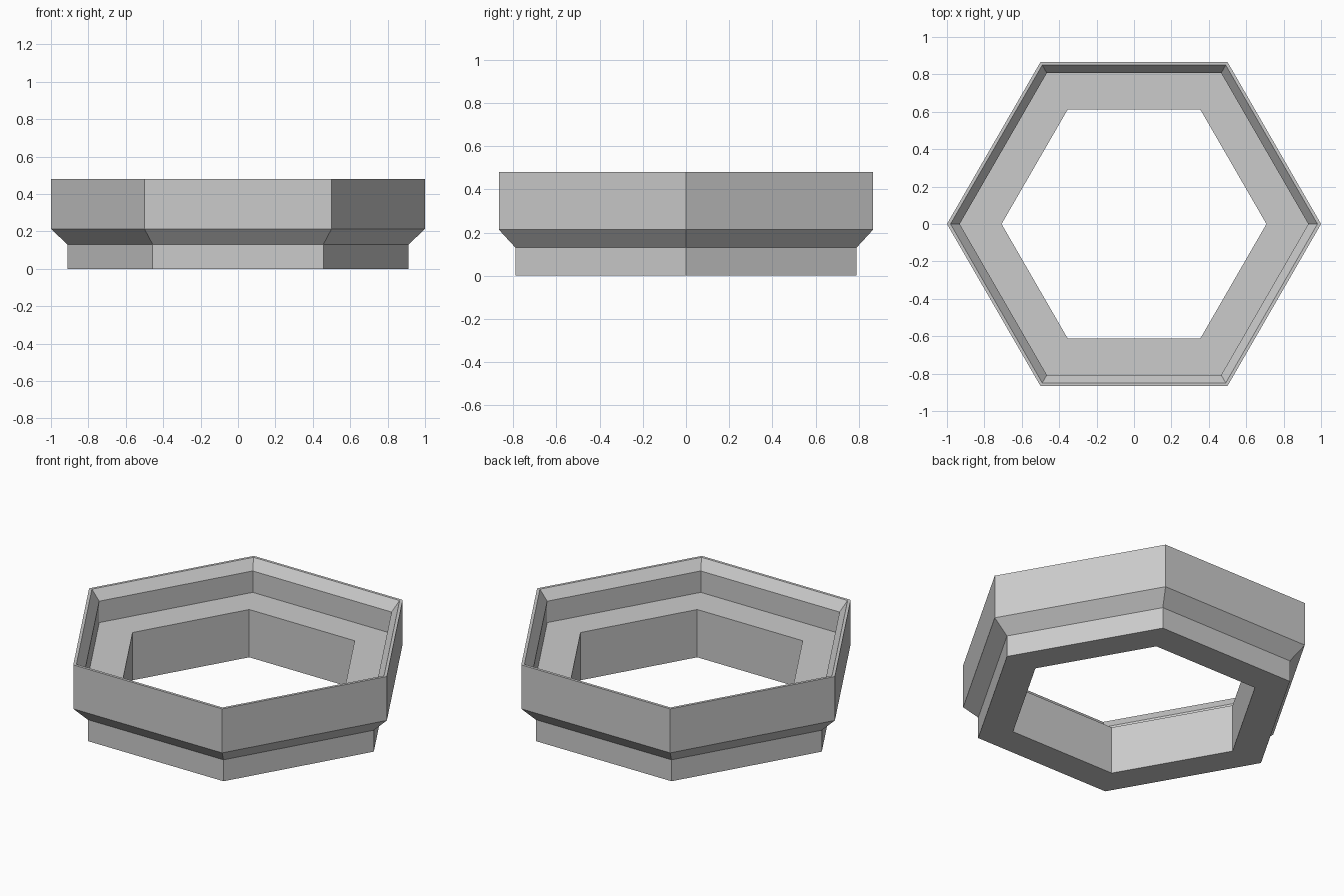
import bpy
import bmesh
from math import cos, sin, tau

cube = bpy.data.objects.get("Cube")
if cube:
    bpy.data.objects.remove(cube, do_unlink=True)

SIDES = 6

# Wall cross-section as (corner radius, height), going round the section
PROFILE = [
    (0.708, 0.0), (0.912, 0.0),     # underside
    (0.912, 0.13), (1.0, 0.213),    # foot and outward flare
    (1.0, 0.48), (0.981, 0.48),     # outer band and thin rim
    (0.932, 0.42), (0.932, 0.29),   # inner bevel and recess wall
    (0.708, 0.29),                  # ledge around the opening
]


def make_material(name, color):
    mat = bpy.data.materials.new(name)
    mat.use_nodes = True
    mat.diffuse_color = color
    mat.node_tree.nodes["Principled BSDF"].inputs["Base Color"].default_value = color
    return mat


def sweep_ring(name, profile, sides, material):
    """Sweep a closed section around z as a flat-sided ring."""
    bm = bmesh.new()
    rings = []
    for i in range(sides):
        a = tau * i / sides
        rings.append([bm.verts.new((r * cos(a), r * sin(a), z)) for r, z in profile])
    n = len(profile)
    for i in range(sides):
        here, after = rings[i], rings[(i + 1) % sides]
        for j in range(n):
            k = (j + 1) % n
            bm.faces.new((here[j], after[j], after[k], here[k]))
    bmesh.ops.recalc_face_normals(bm, faces=bm.faces)
    mesh = bpy.data.meshes.new(name)
    bm.to_mesh(mesh)
    bm.free()
    mesh.materials.append(material)
    obj = bpy.data.objects.new(name, mesh)
    bpy.context.collection.objects.link(obj)
    return obj


# Hexagonal stepped ring
grey = make_material("light grey", (0.6, 0.6, 0.6, 1.0))
sweep_ring("hexagonal_ring", PROFILE, SIDES, grey)
